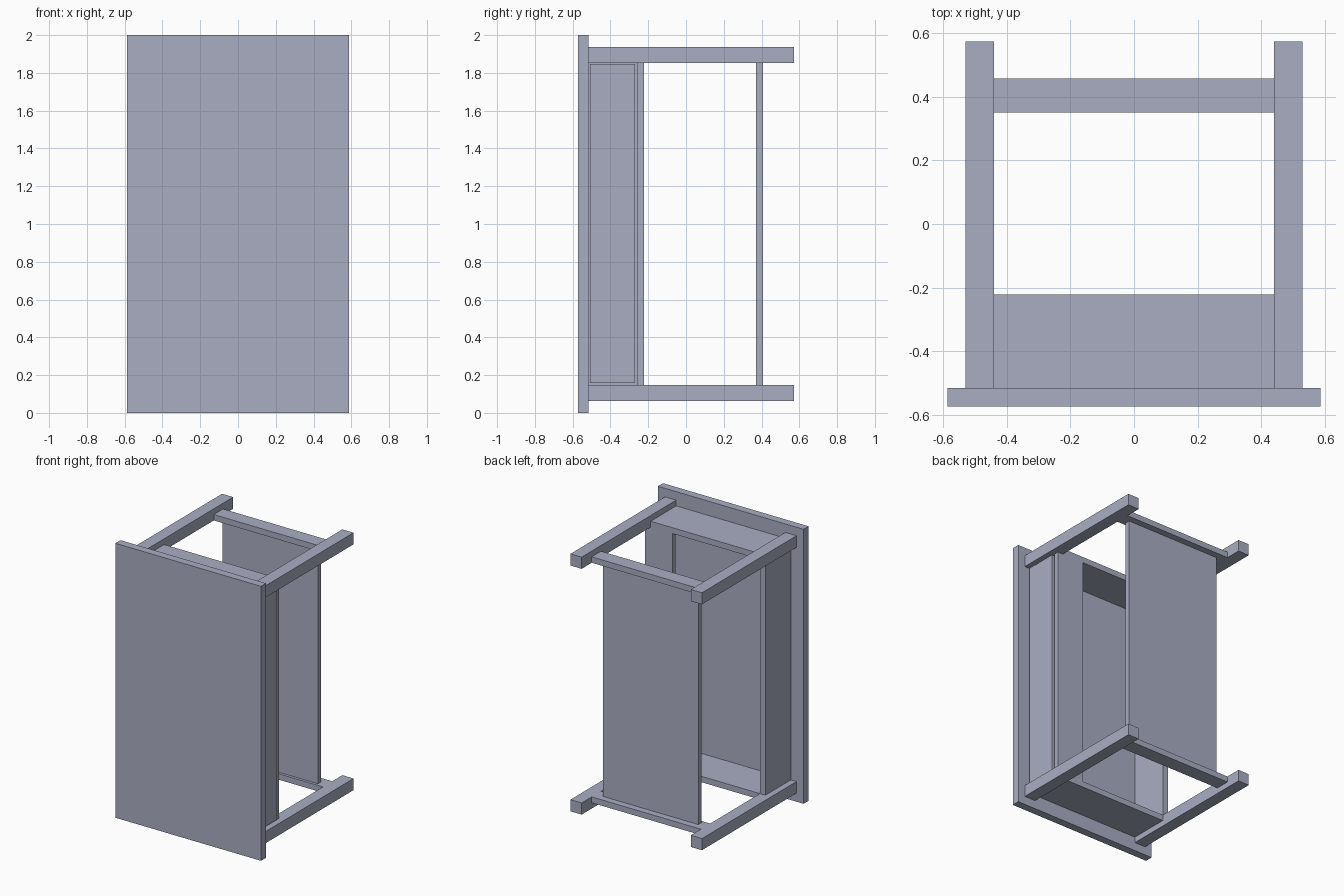
import bpy
import bmesh

cube = bpy.data.objects.get("Cube")
if cube:
    bpy.data.objects.remove(cube, do_unlink=True)

# Single flat colour
COLOUR = (0.40, 0.42, 0.54, 1.0)
mat = bpy.data.materials.new("blue_grey")
mat.use_nodes = True
mat.diffuse_color = COLOUR
bsdf = next(n for n in mat.node_tree.nodes if n.type == 'BSDF_PRINCIPLED')
bsdf.inputs["Base Color"].default_value = COLOUR


def box(name, x, y, z):
    """Box from (min, max) ranges on each axis."""
    bm = bmesh.new()
    bmesh.ops.create_cube(bm, size=1)
    for v in bm.verts:
        for i, (lo, hi) in enumerate((x, y, z)):
            v.co[i] = (lo + hi) / 2 + v.co[i] * (hi - lo)
    mesh = bpy.data.meshes.new(name)
    bm.to_mesh(mesh)
    bm.free()
    mesh.materials.append(mat)
    obj = bpy.data.objects.new(name, mesh)
    bpy.context.collection.objects.link(obj)
    return obj


LEG_IN, LEG_OUT = 0.44, 0.53      # leg extent across the width
Z_IN, Z_OUT = 0.147, 0.062        # leg extent from each end
TOP_Y = -0.515                    # underside of the table top
APRON_Y = -0.222                  # lower edge of the apron


def end_range(end, a, b):
    """Length range measured from the low or the high end."""
    return (a, b) if end == "low" else (2 - b, 2 - a)


# Table top, standing on its short edge
box("table_top", (-0.587, 0.587), (-0.573, TOP_Y), (0, 2))

for end in ("low", "high"):
    # Legs
    for side, s in (("right", -1), ("left", 1)):
        box(f"leg_{side}_{end}", tuple(sorted((s * LEG_IN, s * LEG_OUT))),
            (TOP_Y, 0.573), end_range(end, Z_OUT, Z_IN))
    # End apron and shelf rail between each pair of legs
    for name, y in (("end_apron", (TOP_Y, APRON_Y)), ("shelf_rail", (0.35, 0.457))):
        box(f"{name}_{end}", (-LEG_IN, LEG_IN), y, end_range(end, 0.104, Z_IN))

# Lower shelf
box("shelf", (-0.385, 0.385), (0.37, 0.408), (Z_IN, 2 - Z_IN))

# Solid apron on one long side
box("side_apron", (-0.485, -0.44), (TOP_Y, APRON_Y), (Z_IN, 2 - Z_IN))

# Drawer support and drawer front on the other long side
box("drawer_support", (0.265, 0.485), (-0.259, APRON_Y), (Z_IN, 2 - Z_IN))
box("drawer_front", (0.455, 0.497), (-0.507, -0.269), (0.157, 1.847))
